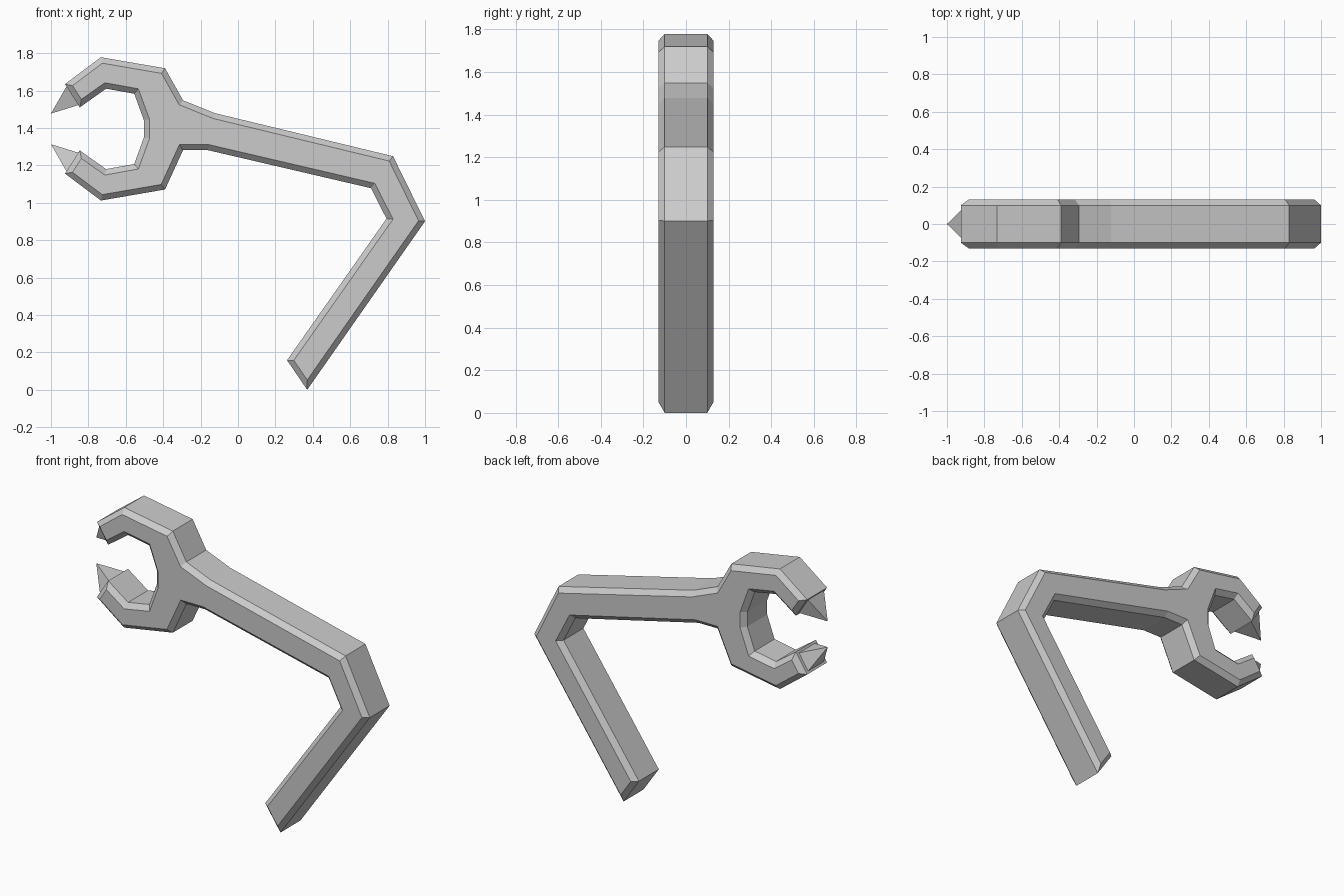
import bpy
from mathutils import Vector

if "Cube" in bpy.data.objects:
    bpy.data.objects.remove(bpy.data.objects["Cube"])

MID_Z = 1.395             # symmetry line of the claw
HALF, FLAT = 0.13, 0.10   # half depth, half depth before the chamfer
INSET = 0.03              # chamfer width


def make_object(name, verts, faces):
    mesh = bpy.data.meshes.new(name)
    mesh.from_pydata(verts, [], faces)
    mesh.validate()
    mesh.update()
    obj = bpy.data.objects.new(name, mesh)
    bpy.context.collection.objects.link(obj)
    return obj


def inset_loop(pts, d):
    """Offset a counter-clockwise outline inward with mitred corners."""
    out = []
    for i, p in enumerate(pts):
        a = (p - pts[i - 1]).normalized()
        b = (pts[(i + 1) % len(pts)] - p).normalized()
        na, nb = Vector((-a.y, a.x)), Vector((-b.y, b.x))
        out.append(p + (na + nb) * d / (1 + na.dot(nb)))
    return out


def flip(p):
    return (p[0], 2 * MID_Z - p[1])


# Upper claw from the neck round to the throat; the lower one mirrors it
claw = [(-0.39, 1.719), (-0.733, 1.778), (-0.925, 1.634), (-0.846, 1.51),
        (-0.705, 1.61), (-0.555, 1.583), (-0.503, 1.441)]
# Bent handle, from the underside of the neck round to its top
handle = [(-0.294, 1.281), (-0.16, 1.281), (0.711, 1.078), (0.794, 0.915),
          (0.262, 0.158), (0.37, 0.0), (1.0, 0.901), (0.829, 1.249),
          (-0.123, 1.479), (-0.294, 1.548)]
outline = [Vector(p) for p in claw + [flip(p) for p in reversed(claw)] + handle]
face = inset_loop(outline, INSET)

# Chamfered slab: face, outline, outline, face
n = len(outline)
loops = [(-HALF, face), (-FLAT, outline), (FLAT, outline), (HALF, face)]
verts = [(p.x, y, p.y) for y, loop in loops for p in loop]
faces = [tuple(range(n)), tuple(reversed(range(3 * n, 4 * n)))]
for k in range(3):
    for i in range(n):
        j = (i + 1) % n
        faces.append((k * n + i, (k + 1) * n + i, (k + 1) * n + j, k * n + j))
make_object("wrench_body", verts, faces)


# Pointed tooth on the end of each jaw
def tooth(name, mirrored):
    a, b = Vector(claw[2]), Vector(claw[3])
    p, q = a.lerp(b, 0.1), a.lerp(b, 0.9)
    pts = [(p, -0.08), (q, -0.08), (q, 0.08), (p, 0.08),
           (Vector((-1.0, 1.477)), 0)]
    fs = [(0, 1, 2, 3), (1, 0, 4), (2, 1, 4), (3, 2, 4), (0, 3, 4)]
    # the mirrored tooth needs its winding reversed
    if mirrored:
        pts = [(flip(c), y) for c, y in pts]
    else:
        fs = [f[::-1] for f in fs]
    make_object(name, [(c[0], y, c[1]) for c, y in pts], fs)


tooth("upper_tooth", False)
tooth("lower_tooth", True)

# Make every surface face outward
import bmesh
for obj in bpy.context.collection.objects:
    bm = bmesh.new()
    bm.from_mesh(obj.data)
    bmesh.ops.recalc_face_normals(bm, faces=bm.faces)
    bm.to_mesh(obj.data)
    bm.free()
